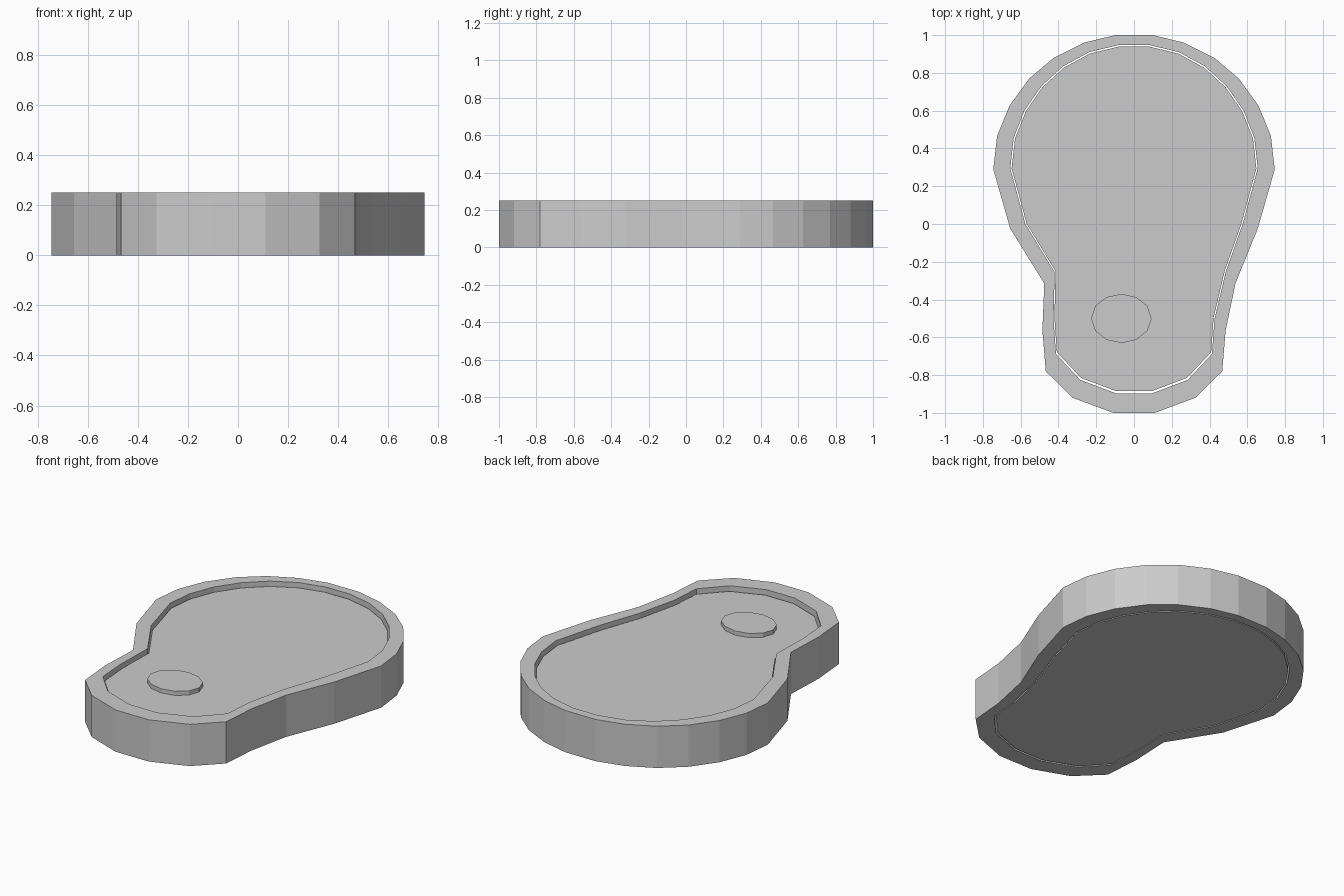
import bpy, bmesh, math

if "Cube" in bpy.data.objects:
    bpy.data.objects.remove(bpy.data.objects["Cube"])

# Right-hand half outlines, top to bottom
OUTER = [(.10, 1), (.265, .96), (.425, .88), (.555, .77), (.66, .625), (.725, .465),
         (.745, .29), (.655, -.025), (.537, -.315), (.485, -.565), (.467, -.78),
         (.325, -.92), (.11, -1)]
INNER = [(.08, .948), (.237, .91), (.375, .835), (.49, .73), (.58, .60), (.637, .455),
         (.655, .295), (.575, 0), (.485, -.255), (.426, -.505), (.413, -.688),
         (.285, -.825), (.095, -.897)]


def outline(half, notch_x):
    # Mirror the half, pulling one left vertex in to form the waist notch
    left = [(-x, y) for x, y in half]
    left[8] = (notch_x, half[8][1])
    return left + half[::-1]


def finish(name, bm):
    bmesh.ops.recalc_face_normals(bm, faces=bm.faces)
    mesh = bpy.data.meshes.new(name)
    bm.to_mesh(mesh)
    bm.free()
    obj = bpy.data.objects.new(name, mesh)
    bpy.context.collection.objects.link(obj)


def slab(name, pts, z0, z1):
    bm = bmesh.new()
    face = bm.faces.new([bm.verts.new((x, y, z0)) for x, y in pts])
    ext = bmesh.ops.extrude_face_region(bm, geom=[face], use_keep_orig=True)
    for v in ext["geom"]:
        if isinstance(v, bmesh.types.BMVert):
            v.co.z = z1
    finish(name, bm)


def ring(name, outer, inner, z0, z1):
    bm = bmesh.new()
    loops = [[bm.verts.new((x, y, z)) for x, y in pts]
             for pts, z in ((outer, z0), (outer, z1), (inner, z1), (inner, z0))]
    n = len(outer)
    for k in range(4):
        a, b = loops[k], loops[(k + 1) % 4]
        for i in range(n):
            j = (i + 1) % n
            bm.faces.new((a[i], a[j], b[j], b[i]))
    finish(name, bm)


outer = outline(OUTER, -.475)
inner = outline(INNER, -.42)

# Raised rim, inset floor plate with a hairline gap, oval button
ring("rim", outer, inner, 0, .25)
slab("floor_plate", [(x * .989, y * .989 + .002) for x, y in inner], 0, .222)
oval = [(-.067 + .16 * math.cos(i * math.tau / 12), -.5 + .13 * math.sin(i * math.tau / 12))
        for i in range(12)]
slab("oval_button", oval, .222, .247)
